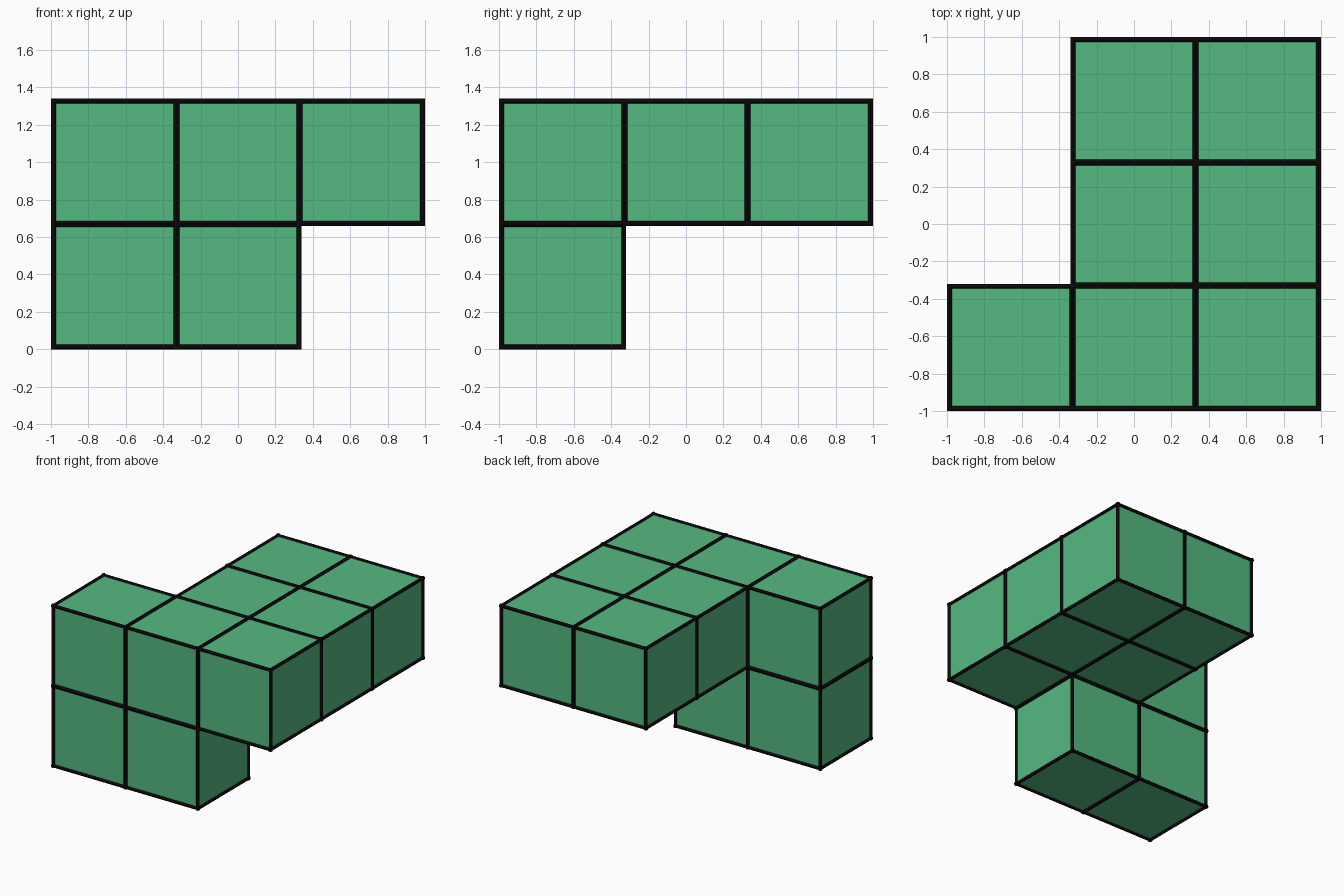
import bpy, bmesh
from math import pi
from mathutils import Matrix, Vector

if "Cube" in bpy.data.objects:
    bpy.data.objects.remove(bpy.data.objects["Cube"], do_unlink=True)

PITCH = 0.66    # spacing between cells
SIZE = 0.654    # side of one cube
BAR = 0.026     # thickness of the edge bars


def material(name, color):
    mat = bpy.data.materials.new(name)
    mat.use_nodes = True
    mat.diffuse_color = color
    bsdf = mat.node_tree.nodes["Principled BSDF"]
    bsdf.inputs["Base Color"].default_value = color
    bsdf.inputs["Roughness"].default_value = 0.8
    return mat


green = material("green", (0.09, 0.485, 0.217, 1))
black = material("black", (0.003, 0.003, 0.003, 1))


def make_object(name, bm, mat, location):
    mesh = bpy.data.meshes.new(name)
    bm.to_mesh(mesh)
    bm.free()
    mesh.materials.append(mat)
    obj = bpy.data.objects.new(name, mesh)
    obj.location = location
    bpy.context.collection.objects.link(obj)
    return obj


def add_cube(name, location):
    bm = bmesh.new()
    bmesh.ops.create_cube(bm, size=SIZE)
    make_object(name, bm, green, location)


def add_frame(name, location):
    # Twelve round bars, four along each axis
    bm = bmesh.new()
    turns = (Matrix.Identity(4), Matrix.Rotation(pi / 2, 4, "X"),
             Matrix.Rotation(pi / 2, 4, "Y"))
    for turn in turns:
        for a in (-1, 1):
            for b in (-1, 1):
                place = Matrix.Translation((a * SIZE / 2, b * SIZE / 2, 0))
                bmesh.ops.create_cone(
                    bm, cap_ends=True, segments=12, radius1=BAR / 2,
                    radius2=BAR / 2, depth=SIZE + BAR, matrix=turn @ place)
    frame = make_object(name, bm, black, location)
    bpy.ops.object.select_all(action="DESELECT")
    frame.select_set(True)
    bpy.context.view_layer.objects.active = frame
    bpy.ops.object.shade_smooth_by_angle()


# Cells as (column, row, layer)
upper = [(x, y, 1) for y in (-1, 0, 1) for x in (-1, 0, 1) if x >= 0 or y < 0]
lower = [(-1, -1, 0), (0, -1, 0)]

for i, (x, y, layer) in enumerate(upper + lower, 1):
    tier = "upper" if layer else "lower"
    centre = Vector((x * PITCH, y * PITCH, layer * PITCH + (SIZE + BAR) / 2))
    add_cube(f"{tier}_cube_{i}", centre)
    add_frame(f"{tier}_edge_frame_{i}", centre)
